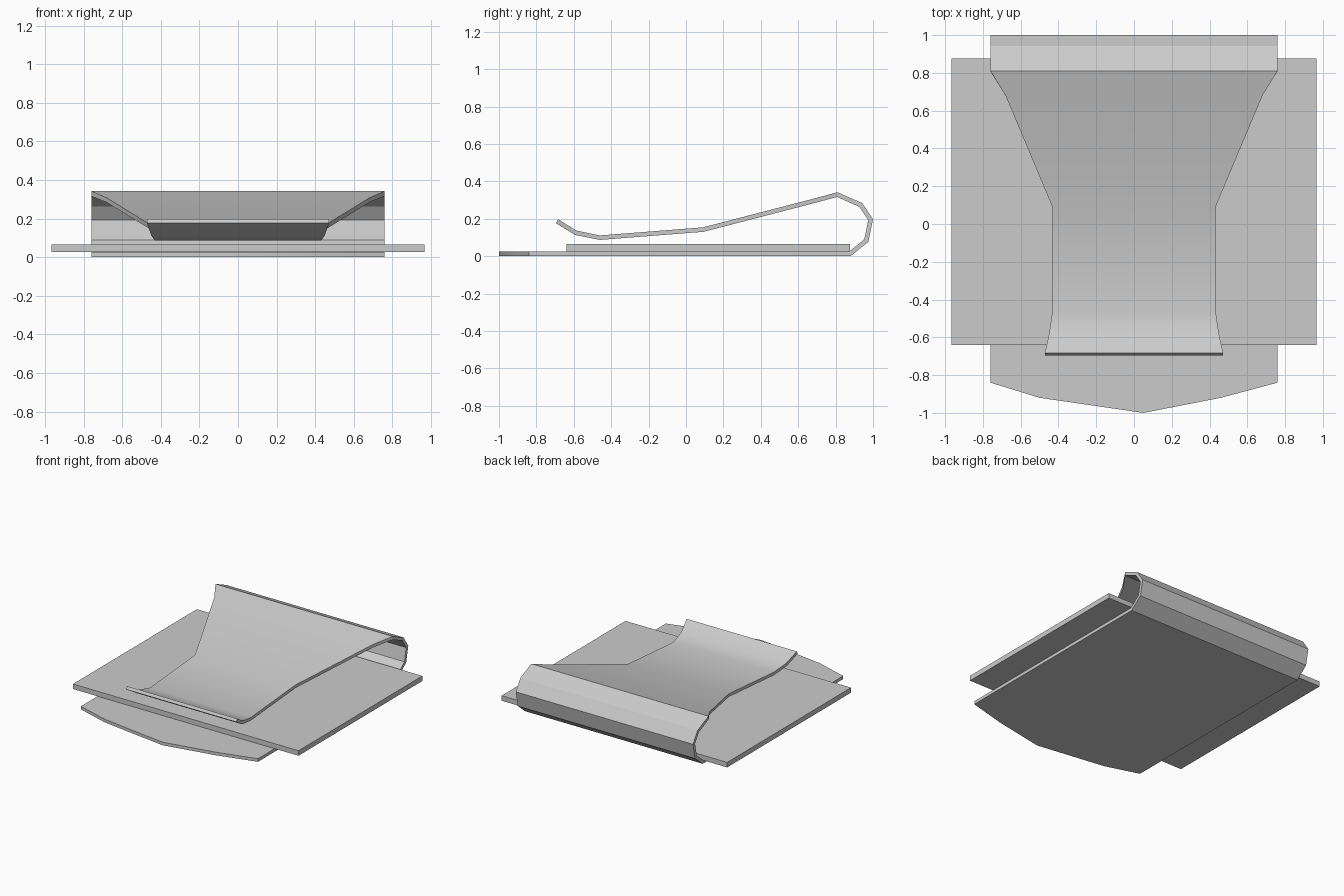
import bpy, bmesh, math
from mathutils import Vector

if "Cube" in bpy.data.objects:
    bpy.data.objects.remove(bpy.data.objects["Cube"], do_unlink=True)

# Single plain grey material
grey = bpy.data.materials.new("plain_grey")
grey.use_nodes = True
color = (0.6, 0.6, 0.6, 1)
grey.diffuse_color = color
grey.node_tree.nodes["Principled BSDF"].inputs["Base Color"].default_value = color

SHEET = 0.024


def finish(bm, name):
    """Turn a bmesh into a named object, smooth except at sharp edges."""
    bmesh.ops.recalc_face_normals(bm, faces=bm.faces)
    mesh = bpy.data.meshes.new(name)
    bm.to_mesh(mesh)
    bm.free()
    mesh.materials.append(grey)
    obj = bpy.data.objects.new(name, mesh)
    bpy.context.collection.objects.link(obj)
    bpy.ops.object.select_all(action="DESELECT")
    obj.select_set(True)
    bpy.context.view_layer.objects.active = obj
    bpy.ops.object.shade_smooth_by_angle(angle=math.radians(30))
    return obj


def slab(name, outline, z0, z1, back_bevel=0):
    """Extrude a flat outline upward, optionally slanting its back edge."""
    bm = bmesh.new()
    bottom = bm.faces.new([bm.verts.new((x, y, z0)) for x, y in outline])
    result = bmesh.ops.extrude_face_region(bm, geom=[bottom])
    for v in result["geom"]:
        if isinstance(v, bmesh.types.BMVert):
            v.co.z = z1
            if v.co.y > 0.8:
                v.co.y -= back_bevel
    return finish(bm, name)


def bent_sheet(name, path, lead_in):
    """Sweep (y, z, half width) points into a sheet with mitred bends."""
    pts = [Vector(p[:2]) for p in path]
    dirs = [(b - a).normalized() for a, b in zip(pts, pts[1:])]
    dirs = [Vector(lead_in)] + dirs + [dirs[-1]]
    bm = bmesh.new()
    rings = []
    for p, (_, _, w), d0, d1 in zip(pts, path, dirs, dirs[1:]):
        n0, n1 = Vector((-d0.y, d0.x)), Vector((-d1.y, d1.x))
        miter = (n0 + n1).normalized()
        inner = p + miter * SHEET / miter.dot(n0)
        rings.append([bm.verts.new((x, q.x, q.y)) for x, q in
                      ((-w, p), (w, p), (w, inner), (-w, inner))])
    for a, b in zip(rings, rings[1:]):
        for i in range(4):
            j = (i + 1) % 4
            bm.faces.new((a[i], a[j], b[j], b[i]))
    bm.faces.new(rings[-1])
    return finish(bm, name)


# Base plate with a shallow pointed front
slab("base_plate",
     [(-0.76, 0.88), (-0.76, -0.84), (-0.5, -0.92), (0.05, -1),
      (0.46, -0.92), (0.76, -0.84), (0.76, 0.88)],
     0, SHEET, back_bevel=0.008)

# Wide board lying on the base plate
slab("board",
     [(-0.967, -0.64), (0.967, -0.64), (0.967, 0.877), (-0.967, 0.877)],
     0.026, 0.065)

# Spring clip: curls up from the back edge, narrows and flares at its lip
bent_sheet("spring_clip",
           [(0.88, 0, 0.76), (0.975, 0.077, 0.76), (1, 0.197, 0.76),
            (0.943, 0.283, 0.76), (0.81, 0.342, 0.76), (0.68, 0.307, 0.68),
            (0.09, 0.154, 0.432), (-0.46, 0.111, 0.432),
            (-0.584, 0.136, 0.45), (-0.683, 0.197, 0.472)],
           lead_in=(1, 0))
